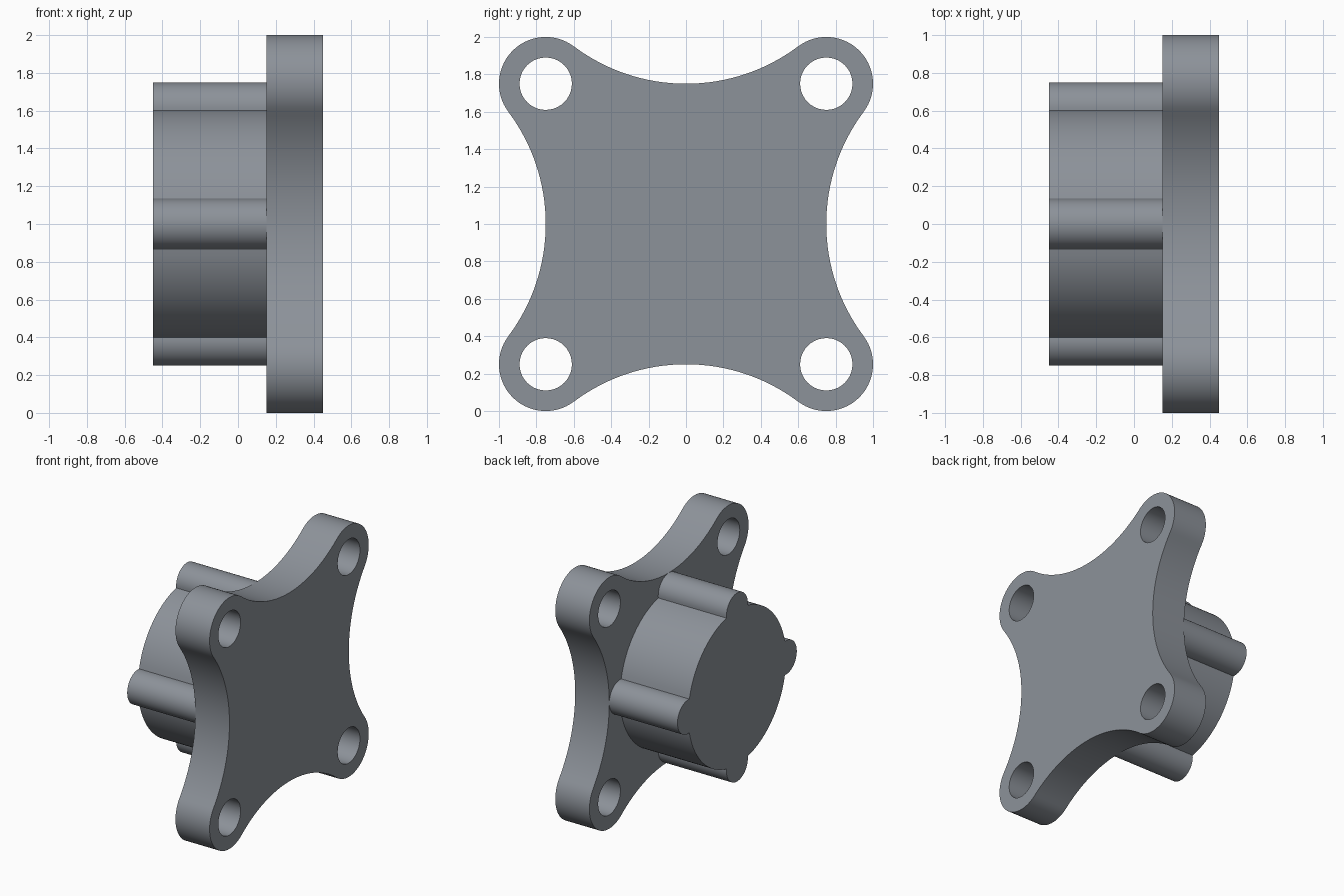
import bpy, bmesh
from math import sin, cos, atan2, degrees, radians

if "Cube" in bpy.data.objects:
    bpy.data.objects.remove(bpy.data.objects["Cube"])

# Dark steel grey
steel = bpy.data.materials.new("steel_grey")
steel.diffuse_color = (0.264, 0.287, 0.32, 1)
steel.use_nodes = True
steel.node_tree.nodes["Principled BSDF"].inputs["Base Color"].default_value = steel.diffuse_color


def arc(cy, cz, r, a0, a1, n):
    """Points on an arc in the (y, z) plane, angles in degrees."""
    return [(cy + r * cos(radians(a0 + (a1 - a0) * i / n)),
             cz + r * sin(radians(a0 + (a1 - a0) * i / n))) for i in range(n + 1)]


def four_fold(points):
    """Repeat a quarter outline around the axis, dropping shared end points."""
    out = []
    for c, s in ((1, 0), (0, 1), (-1, 0), (0, -1)):
        out += [(c * y - s * z, s * y + c * z) for y, z in points[:-1]]
    return out


def prism(name, loops, x0, x1):
    """Closed solid between x0 and x1 from an outline plus optional hole loops."""
    bm = bmesh.new()
    caps = ([], [])
    for loop in loops:
        rings = [[bm.verts.new((x, y, z + 1)) for y, z in loop] for x in (x0, x1)]
        n = len(loop)
        for i in range(n):
            j = (i + 1) % n
            bm.faces.new((rings[0][i], rings[0][j], rings[1][j], rings[1][i]))
            for cap, ring in zip(caps, rings):
                cap.append(bm.edges.get((ring[i], ring[j])))
    for cap in caps:
        bmesh.ops.triangle_fill(bm, edges=cap, use_beauty=True, normal=(1, 0, 0))
    bmesh.ops.recalc_face_normals(bm, faces=bm.faces[:])
    mesh = bpy.data.meshes.new(name)
    bm.to_mesh(mesh)
    bm.free()
    mesh.materials.append(steel)
    obj = bpy.data.objects.new(name, mesh)
    bpy.context.collection.objects.link(obj)
    bpy.context.view_layer.objects.active = obj
    obj.select_set(True)
    bpy.ops.object.shade_smooth_by_angle(angle=radians(30))
    obj.select_set(False)


# Flange: rounded ears blended tangentially into concave sides, four bolt holes
t = degrees(atan2(0.8, 0.6))
ear = arc(0.75, 0.75, 0.25, t - 90, 180 - t, 28)
scoop = arc(0, 1.75, 1.0, -t, t - 180, 32)
holes = [arc(y, z, 0.14, 0, 360, 40)[:-1] for y in (-0.75, 0.75) for z in (-0.75, 0.75)]
# ear end meets scoop start, so skip the repeated point
prism("flange_plate", [four_fold(ear + scoop[1:])] + holes, 0.15, 0.45)

# Hub: round boss with four half-round ribs
crease = degrees(atan2(0.135, 0.6))
rib_end = degrees(atan2(0.135, -0.015))
rib = arc(0.615, 0, 0.135, -rib_end, rib_end, 24)
wall = arc(0, 0, 0.615, crease, 90 - crease, 20)
prism("ribbed_hub", [four_fold(rib + wall[1:])], -0.45, 0.15)
